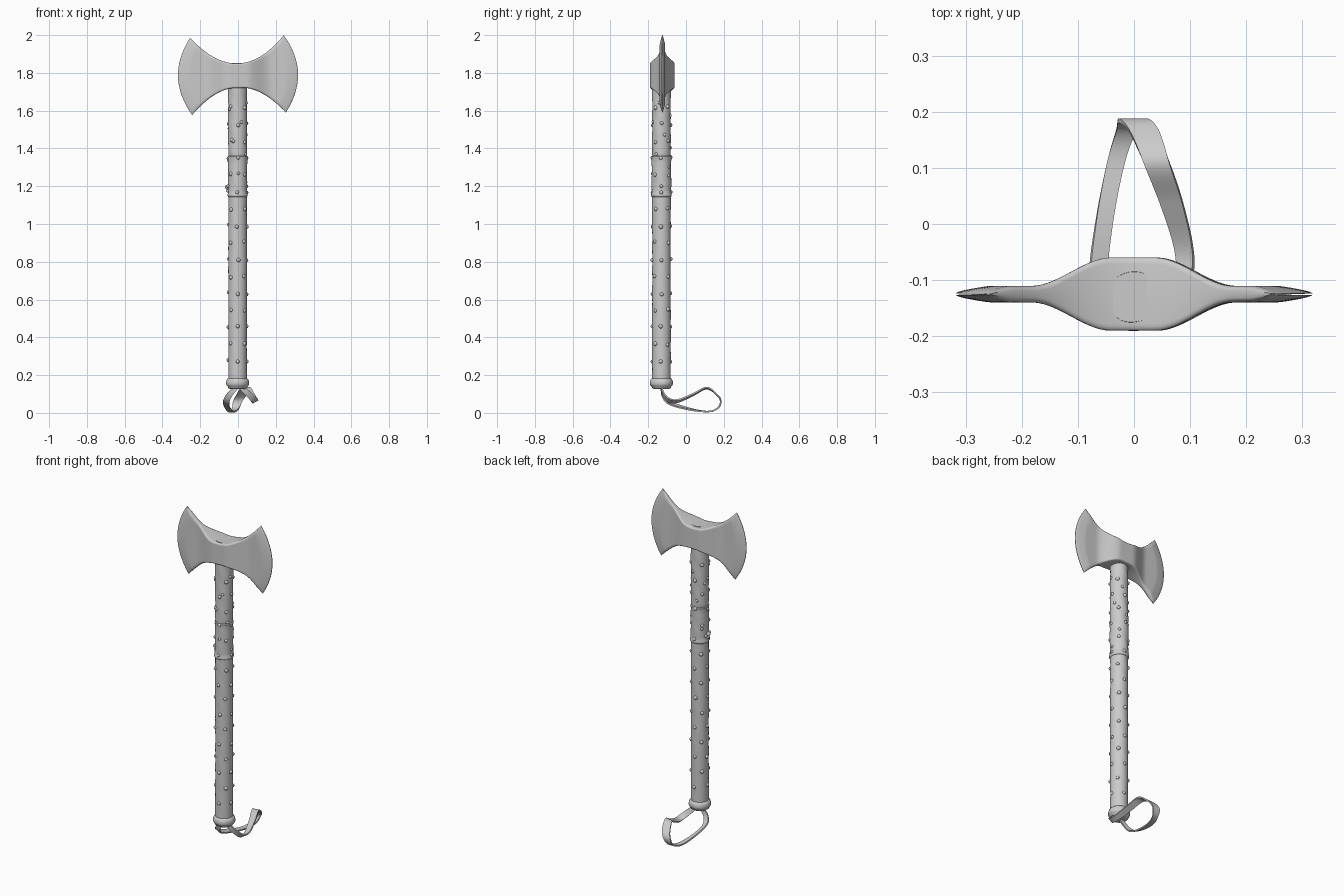
import bpy, bmesh, math, random
from mathutils import Vector

if "Cube" in bpy.data.objects:
    bpy.data.objects.remove(bpy.data.objects["Cube"])

random.seed(4)
HX, HY = -0.002, -0.13          # handle axis


def finish(name, bm, angle=50):
    bmesh.ops.recalc_face_normals(bm, faces=bm.faces)
    me = bpy.data.meshes.new(name)
    bm.to_mesh(me)
    bm.free()
    ob = bpy.data.objects.new(name, me)
    bpy.context.collection.objects.link(ob)
    bpy.ops.object.select_all(action='DESELECT')
    ob.select_set(True)
    bpy.context.view_layer.objects.active = ob
    bpy.ops.object.shade_smooth_by_angle(angle=math.radians(angle))
    return ob


def skin(bm, rings):
    # Bridge a list of closed vertex rings and cap both ends
    vs = [[bm.verts.new(p) for p in r] for r in rings]
    n = len(vs[0])
    for a, b in zip(vs, vs[1:]):
        for j in range(n):
            k = (j + 1) % n
            bm.faces.new((a[j], a[k], b[k], b[j]))
    bm.faces.new(vs[0])
    bm.faces.new(vs[-1])


def lathe(name, profile, sides=40, wobble=0.0):
    bm = bmesh.new()
    rings = []
    for r, z in profile:
        ring = []
        for j in range(sides):
            a = 2 * math.pi * j / sides
            w = wobble * math.sin(3 * a + 23 * z) * math.sin(31 * z + a)
            ring.append((HX + (r + w) * math.cos(a), HY + (r + w) * math.sin(a), z))
        rings.append(ring)
    skin(bm, rings)
    return finish(name, bm)


def smoothstep(x, a, b):
    t = min(1, max(0, (x - a) / (b - a)))
    return t * t * (3 - 2 * t)


# Double-bitted head: cross-section rings swept from one cutting edge to the other
N, M = 40, 24
rows = [math.sin(math.pi / 2 * (2 * j / M - 1)) for j in range(M + 1)]
bm = bmesh.new()
rings = []
for i in range(-N, N + 1):
    s, sign = math.sin(abs(i) / N * math.pi / 2), (1 if i >= 0 else -1)
    top = 0.06 + 0.143 * s ** 2
    bottom = -0.07 - 0.136 * max(0, (s - 0.1) / 0.9) ** 1.8
    front, back = [], []
    for t in rows:
        x = 0.248 * s + 0.07 * s ** 3 * (1 - t * t)
        half = 0.064 - 0.0505 * smoothstep(x, 0.04, 0.18)
        half = half * min(1, ((1 - s) / 0.14)) ** 0.6 + 0.0012
        e = max(0, (abs(t) - 0.9) / 0.1)
        half -= min(0.012, half * 0.55) * (1 - math.sqrt(1 - e * e))
        z = bottom + (top - bottom) * (t + 1) / 2
        front.append((sign * x, -half, z))
        back.append((sign * x, half, z))
    rings.append(front + back[::-1])
skin(bm, rings)
head = finish("axe_head", bm, 45)
head.location = (0, -0.125, 1.79)
head.rotation_euler.y = -0.027

# Handle: lower grip, and a slightly thicker wrapped sleeve above
grip = [(0.049, 0.15 + 0.02 * k) for k in range(51)]
lathe("handle_grip", grip, wobble=0.0008)
sleeve = [(0.044, 1.142), (0.051, 1.144), (0.0545, 1.15), (0.054, 1.158), (0.051, 1.165)]
sleeve += [(0.051, 1.18 + 0.02 * k) for k in range(9)]
sleeve += [(0.0525, 1.352), (0.053, 1.358), (0.048, 1.361), (0.049, 1.365)]
sleeve += [(0.0495, 1.38 + 0.02 * k) for k in range(23)] + [(0.047, 1.84), (0.045, 1.852)]
lathe("handle_sleeve", sleeve, wobble=0.0015)

# Pommel collar with a rolled lower hem
lathe("pommel", [(0.02, 0.126), (0.042, 0.127), (0.05, 0.132), (0.052, 0.139),
                 (0.057, 0.143), (0.061, 0.152), (0.0605, 0.165), (0.057, 0.175),
                 (0.052, 0.181), (0.048, 0.184)], wobble=0.001)

# Studs in staggered rows around the handle
bm = bmesh.new()


def stud(z, angle, r, base):
    d = Vector((math.cos(angle), math.sin(angle), 0))
    ret = bmesh.ops.create_uvsphere(bm, u_segments=12, v_segments=8, radius=r)
    for v in ret['verts']:
        v.co += Vector((HX, HY, z)) + d * base


for k in range(16):
    z = 0.275 + 0.0895 * k
    for q in range(4):
        a = math.pi / 2 * q + (math.pi / 4 if k % 2 else 0)
        stud(z + random.uniform(-0.006, 0.006), a + random.uniform(-0.1, 0.1),
             random.uniform(0.010, 0.012), 0.0465)
for k in range(14):
    stud(1.2 + 0.034 * k, k * 2.4, 0.009, 0.0475)
finish("handle_studs", bm)

# Small tied knot on the sleeve's left side
bm = bmesh.new()
for dx, dy, dz, r in [(-0.055, -0.004, 0, 0.012), (-0.05, -0.018, 0.006, 0.009),
                      (-0.053, -0.006, -0.02, 0.008), (-0.048, 0.012, -0.008, 0.009)]:
    ret = bmesh.ops.create_uvsphere(bm, u_segments=12, v_segments=8, radius=r)
    for v in ret['verts']:
        v.co += Vector((HX + dx, HY + dy, 1.195 + dz))
finish("sleeve_knot", bm)

# Wrist strap: a twisting ribbon (centre point, half-width vector)
path = [((-0.005, -0.13, 0.14), (0.012, 0, -0.004)),
        ((-0.045, -0.125, 0.095), (0.014, 0, -0.006)),
        ((-0.063, -0.09, 0.055), (0.015, 0, -0.008)),
        ((-0.052, 0.01, 0.022), (0.015, 0, -0.004)),
        ((-0.032, 0.11, 0.007), (0.016, 0, 0)),
        ((-0.014, 0.165, 0.022), (0.018, 0, 0)),
        ((-0.002, 0.184, 0.06), (0.025, 0, 0.002)),
        ((0.018, 0.165, 0.095), (0.026, 0, 0.001)),
        ((0.04, 0.11, 0.131), (0.023, 0, 0.003)),
        ((0.066, 0.04, 0.098), (0.020, 0, 0.004)),
        ((0.088, -0.04, 0.064), (0.016, 0, 0.006)),
        ((0.088, -0.09, 0.067), (0.014, 0, 0.010)),
        ((0.055, -0.12, 0.1), (0.012, 0, 0.010)),
        ((0.015, -0.13, 0.14), (0.012, 0, 0.008))]
path = [(Vector(a), Vector(b)) for a, b in path]


def catmull(p, t):
    a, b, c, d = p
    return 0.5 * (2 * b + (c - a) * t + (2 * a - 5 * b + 4 * c - d) * t * t
                  + (3 * b - a - 3 * c + d) * t ** 3)


bm = bmesh.new()
samples = []
last = len(path) - 1
for i in range(last):
    quad = [path[min(max(i + o, 0), last)] for o in (-1, 0, 1, 2)]
    for k in range(8):
        samples.append([catmull([q[c] for q in quad], k / 8) for c in (0, 1)])
samples.append(list(path[-1]))
rings = []
for i, (c, w) in enumerate(samples):
    tan = samples[min(i + 1, len(samples) - 1)][0] - samples[max(i - 1, 0)][0]
    n = tan.cross(w).normalized() * 0.004
    rings.append([c - w - n, c + w - n, c + w + n, c - w + n])
skin(bm, rings)
finish("wrist_strap", bm, 40)
